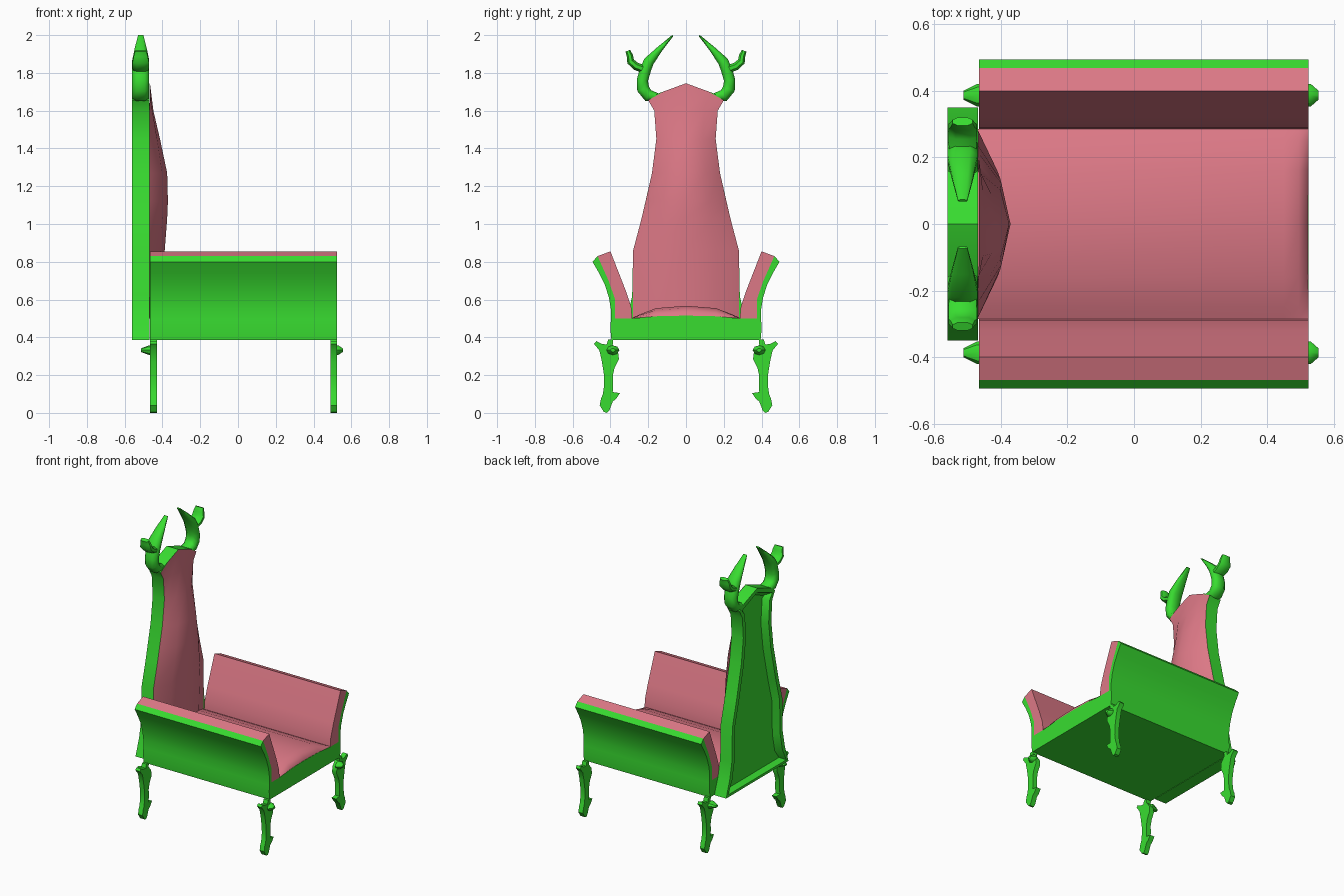
import bpy, bmesh, math
from mathutils import Vector

if "Cube" in bpy.data.objects:
    bpy.data.objects.remove(bpy.data.objects["Cube"])


def material(name, rgb):
    m = bpy.data.materials.new(name)
    m.diffuse_color = (*rgb, 1)
    m.use_nodes = True
    m.node_tree.nodes["Principled BSDF"].inputs["Base Color"].default_value = m.diffuse_color
    return m


GREEN = material("green_frame", (0.04, 0.72, 0.03))
PINK = material("pink_fabric", (0.72, 0.19, 0.24))


def finish(name, bm, mat, angle=40):
    bmesh.ops.recalc_face_normals(bm, faces=bm.faces)
    me = bpy.data.meshes.new(name)
    bm.to_mesh(me)
    bm.free()
    me.materials.append(mat)
    ob = bpy.data.objects.new(name, me)
    bpy.context.collection.objects.link(ob)
    bpy.ops.object.select_all(action='DESELECT')
    ob.select_set(True)
    bpy.context.view_layer.objects.active = ob
    bpy.ops.object.shade_smooth_by_angle(angle=math.radians(angle))
    return ob


def prism(profile, x0, x1):
    """Extrude a (y, z) outline along x; returns bmesh and the x0 cap."""
    bm = bmesh.new()
    a = [bm.verts.new((x0, y, z)) for y, z in profile]
    b = [bm.verts.new((x1, y, z)) for y, z in profile]
    cap = bm.faces.new(a)
    bm.faces.new(b[::-1])
    for i in range(len(a)):
        j = (i + 1) % len(a)
        bm.faces.new((a[j], a[i], b[i], b[j]))
    bmesh.ops.recalc_face_normals(bm, faces=bm.faces)
    return bm, cap


def loft(rows, closed=False):
    """Skin rows of points; closed rows become capped tubes."""
    bm = bmesh.new()
    vs = [[bm.verts.new(p) for p in r] for r in rows]
    n = len(rows[0])
    for r, s in zip(vs, vs[1:]):
        for i in range(n if closed else n - 1):
            j = (i + 1) % n
            bm.faces.new((r[i], r[j], s[j], s[i]))
    if closed:
        bm.faces.new(vs[0])
        bm.faces.new(vs[-1])
    return bm


def mirrored(half):
    """Complete a symmetric outline given its +y half, top to bottom."""
    return half + [(-y, z) for y, z in reversed(half) if y > 0]


def sweep(path, cx, side):
    """Chamfered tube in the yz plane; path of (y, z, half width, half depth)."""
    section = [(1, .45), (.5, 1), (-.5, 1), (-1, .45),
               (-1, -.45), (-.5, -1), (.5, -1), (1, -.45)]
    rows = []
    for i, (y, z, w, d) in enumerate(path):
        p, q = path[max(i - 1, 0)], path[min(i + 1, len(path) - 1)]
        t = Vector((q[0] - p[0], q[1] - p[1])).normalized()
        rows.append([(cx + u * d, side * (y - t.y * v * w), z + t.x * v * w)
                     for u, v in section])
    return loft(rows, closed=True)


X0, X1 = -0.465, 0.525

# Seat frame with flared arm shells
half = [(0, .515), (.15, .512), (.285, .50), (.375, .50), (.375, .60), (.41, .70),
        (.468, .83), (.495, .80), (.46, .74), (.43, .68), (.408, .61), (.398, .55),
        (.398, .49), (.40, .44), (.395, .385)]
finish("seat_frame", prism(mirrored(half), X0, X1)[0], GREEN)

# Seat cushion, domed and rolled over at the front
cross = [(-.285, 0), (-.25, .25), (-.16, .8), (0, 1), (.16, .8), (.25, .25), (.285, 0)]
rows = [[(x, y, .503 + .064 * h * k) for y, k in cross]
        for x, h in [(-.47, 1), (.45, 1), (.495, .8), (.518, .45), (X1, .1)]]
finish("seat_cushion", loft(rows), PINK)

# Arm cushions
pad = [(.285, .50), (.29, .56), (.32, .65), (.40, .855), (.468, .83),
       (.41, .70), (.375, .60), (.375, .50)]
for side, label in ((1, "right"), (-1, "left")):
    finish(f"{label}_arm_cushion",
           prism([(y * side, z) for y, z in pad], X0, X1)[0], PINK)

# Back frame with recessed rear panel
half = [(0, 1.745), (.15, 1.69), (.20, 1.655), (.168, 1.60), (.157, 1.45), (.18, 1.27),
        (.235, 1.03), (.28, .86), (.285, .62), (.31, .50), (.35, .385)]
bm, cap = prism(mirrored(half), -.56, -.468)
bmesh.ops.inset_region(bm, faces=[cap], thickness=.03, depth=0)
bmesh.ops.inset_region(bm, faces=[cap], thickness=.03, depth=-.04)
finish("back_frame", bm, GREEN)

# Back cushion: (z, half width, bulge)
rows = []
for z, w, b in [(.50, .28, .065), (.86, .28, .08), (1.03, .235, .093), (1.12, .214, .097),
                (1.27, .18, .093), (1.45, .157, .055), (1.60, .168, .02)]:
    rows.append([(-.468 + b * k, w * s, z)
                 for s, k in [(-1, 0), (-.57, .72), (0, 1), (.57, .72), (1, 0)]])
rows.append([(-.466, y, z) for y, z in
             [(-.20, 1.655), (-.115, 1.703), (0, 1.745), (.115, 1.703), (.20, 1.655)]])
finish("back_cushion", loft(rows), PINK)

# Antlers: inward spike and outward branch
spike = [(.145, 1.67, .02, .045), (.20, 1.68, .032, .045), (.227, 1.715, .033, .045),
         (.231, 1.76, .03, .045), (.217, 1.81, .03, .045), (.197, 1.86, .028, .045),
         (.14, 1.925, .016, .032), (.07, 1.998, .004, .014)]
branch = [(.21, 1.815, .022, .04), (.265, 1.835, .021, .043), (.293, 1.86, .02, .043),
          (.297, 1.89, .017, .037), (.308, 1.917, .013, .03)]
for side, label in ((1, "right"), (-1, "left")):
    finish(f"{label}_antler_spike", sweep(spike, -.515, side), GREEN, 60)
    finish(f"{label}_antler_branch", sweep(branch, -.515, side), GREEN, 60)

# Legs with side spurs and pointed knobs facing outwards in x
leg = [(.385, .388), (.388, .36), (.36, .325), (.355, .285), (.378, .24), (.387, .20),
       (.386, .15), (.388, .11), (.35, .105), (.37, .075), (.388, .06), (.405, .015),
       (.418, 0), (.435, .005), (.457, .04), (.45, .075), (.44, .10), (.433, .15),
       (.434, .20), (.445, .27), (.458, .33), (.487, .365), (.475, .38), (.445, .365),
       (.42, .362), (.412, .388)]
for end, xa, xb, tip in (("front", .49, X1, .555), ("rear", X0, -.43, -.513)):
    for side, label in ((1, "right"), (-1, "left")):
        prof = [(y * side, z) for y, z in leg]
        finish(f"{label}_{end}_leg", prism(prof, xa, xb)[0], GREEN)
        base = X1 if tip > 0 else X0
        rings = [[(x, side * .387 + r * math.cos(k * math.pi / 4),
                   .332 + .75 * r * math.sin(k * math.pi / 4)) for k in range(8)]
                 for x, r in ((base - math.copysign(.01, tip), .034),
                              (base + math.copysign(.006, tip), .034), (tip, .013))]
        finish(f"{label}_{end}_knob", loft(rings, closed=True), GREEN)
